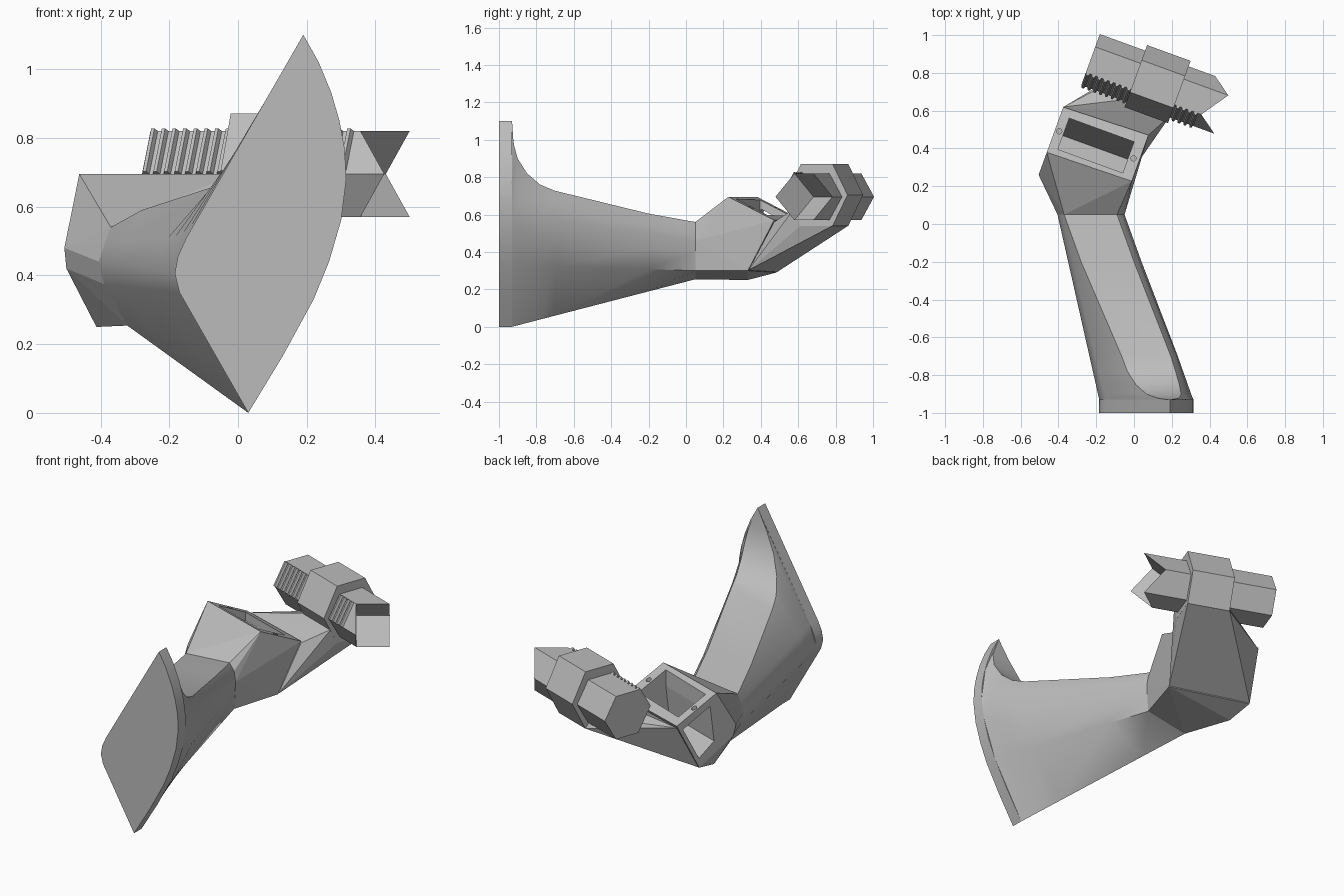
import bpy, bmesh, math
from mathutils import Vector, Matrix

cube = bpy.data.objects.get("Cube")
if cube:
    bpy.data.objects.remove(cube, do_unlink=True)

grey = bpy.data.materials.new("plain grey")
grey.use_nodes = True
grey.diffuse_color = (0.5, 0.5, 0.5, 1)
grey.node_tree.nodes["Principled BSDF"].inputs["Base Color"].default_value = (0.5, 0.5, 0.5, 1)

# The head and bar share a frame turned 20 degrees: t along the bar, n behind it
TURN = math.radians(-20)
AXIS = Vector((math.cos(TURN), math.sin(TURN), 0))
BACK = Vector((-math.sin(TURN), math.cos(TURN), 0))
START = Vector((-0.23, 0.87, 0))
BAR_Z = 0.695


def P(t, n, z):
    return START + AXIS * t + BACK * n + Vector((0, 0, z))


def finish(name, bm, smooth=None):
    bmesh.ops.recalc_face_normals(bm, faces=bm.faces)
    mesh = bpy.data.meshes.new(name)
    bm.to_mesh(mesh)
    bm.free()
    mesh.materials.append(grey)
    ob = bpy.data.objects.new(name, mesh)
    bpy.context.collection.objects.link(ob)
    bpy.ops.object.select_all(action='DESELECT')
    ob.select_set(True)
    bpy.context.view_layer.objects.active = ob
    if smooth:
        bpy.ops.object.shade_smooth_by_angle(angle=math.radians(smooth))
    return ob


def hull(name, points):
    bm = bmesh.new()
    for p in points:
        bm.verts.new(p)
    res = bmesh.ops.convex_hull(bm, input=bm.verts)
    junk = {v for v in res["geom_interior"] + res["geom_unused"]
            if isinstance(v, bmesh.types.BMVert)}
    bmesh.ops.delete(bm, geom=list(junk), context='VERTS')
    bmesh.ops.dissolve_limit(bm, angle_limit=0.02, verts=bm.verts, edges=bm.edges)
    return finish(name, bm)


def loft(name, sections, smooth=None, fan_end=None):
    """Skin matching rings; fan_end closes the last ring around a point."""
    bm = bmesh.new()
    rings = [[bm.verts.new(p) for p in s] for s in sections]
    k = len(rings[0])
    for a, b in zip(rings, rings[1:]):
        for i in range(k):
            j = (i + 1) % k
            bm.faces.new((a[i], a[j], b[j], b[i]))
    bm.faces.new(rings[0])
    if fan_end:
        c = bm.verts.new(fan_end)
        for i in range(k):
            bm.faces.new((rings[-1][i], rings[-1][(i + 1) % k], c))
    else:
        bm.faces.new(rings[-1])
    return finish(name, bm, smooth)


def cut(target, cutter):
    mod = target.modifiers.new("cut", 'BOOLEAN')
    mod.operation = 'DIFFERENCE'
    mod.solver = 'EXACT'
    mod.object = cutter
    bpy.context.view_layer.objects.active = target
    bpy.ops.object.modifier_apply(modifier=mod.name)
    bpy.data.objects.remove(cutter, do_unlink=True)


# Mounting plate
plate = [(0.03, 0), (0.13, 0.165), (0.22, 0.33), (0.265, 0.44), (0.3, 0.56), (0.315, 0.68),
         (0.31, 0.77), (0.295, 0.85), (0.272, 0.93), (0.235, 1.02), (0.19, 1.1), (-0.15, 0.51),
         (-0.175, 0.455), (-0.184, 0.405), (-0.17, 0.35)]
loft("mounting_plate", [[(x, y, z) for x, z in plate] for y in (-1, -0.93)], 30)

# Arm: straight rails below and on the left, hollow curve over the top
NEAR, FAR = -0.93, 0.05
bottom_rails = [((.03, 0), (-.322, .254)), ((.22, .33), (-.06, .3))]
left_rails = [((-.15, .51), (-.385, .5)), ((-.184, .405), (-.405, .44)), ((-.17, .35), (-.39, .375))]
tops = [  # y, then lower right, upper right, top right, top left
    (NEAR, (.3, .56), (.315, .68), (.29, .865), (.19, 1.1), (.18, 1.08)),
    (-.922, (.298, .56), (.311, .67), (.288, .83), (.24, .98), (.125, .985)),
    (-.90, (.29, .55), (.302, .65), (.285, .78), (.25, .9), (.065, .875)),
    (-.85, (.27, .53), (.285, .62), (.275, .73), (.24, .82), (.01, .78)),
    (-.78, (.25, .5), (.26, .6), (.253, .69), (.22, .76), (-.035, .705)),
    (-.70, (.215, .48), (.232, .58), (.227, .66), (.195, .727), (-.065, .66)),
    (-.20, (.03, .42), (.04, .5), (.03, .56), (0, .605), (-.28, .59)),
    (FAR, (-.055, .4), (-.05, .46), (-.06, .52), (-.09, .56), (-.37, .54)),
]


def along(rails, y):
    f = (y - NEAR) / (FAR - NEAR)
    return [Vector(a).lerp(Vector(b), f) for a, b in rails]


arm = [[(x, y, z) for x, z in along(bottom_rails, y) + top + along(left_rails, y)]
       for y, *top in tops]
loft("arm", arm, 35)

# Head block with a sloped top
T0, T1 = -0.05, 0.425
head = hull("head", arm[-1] + [
    P(T0, -.54, .695), P(T1, -.53, .695), P(T0, -.285, .57), P(T1, -.27, .57),
    P(T0, -.43, .29), P(T1, -.42, .3), P(0.014, -.57, .25),
    P(T0, -.667, .48), P(T0, -.65, .42)])

# Hollow reached from the top socket and the left window, and two screw holes
cut(head, hull("socket_cutter", [P(t, n, z) for t in (0, .365) for n in (-.505, -.33) for z in (.53, .9)]))
window = [(-.428, .345), (-.325, .54), (-.5, .63), (-.525, .42)]
cut(head, hull("window_cutter", [P(t, n, z) for t in (-.2, .365) for n, z in window]))
for t in (-0.026, 0.392):
    bm = bmesh.new()
    bmesh.ops.create_cone(bm, cap_ends=True, segments=16, radius1=.014, radius2=.014, depth=.1,
                          matrix=Matrix.Translation(P(t, -.413, .665)))
    cut(head, finish("screw_cutter", bm))

# Ramp from the head to under the collar, behind the hollow
hull("ramp", [P(T0, -.425, .293), P(T1, -.415, .303), P(T0, -.285, .56), P(T1, -.27, .56)]
     + [P(t, n, z) for t in (.255, .5) for n, z in ((-.09, .54), (.09, .54), (-.13, .63), (.05, .6))])


# Hexagonal rings start at the front point and go round over the top
def hexagon(ts, wide, flat, high, z=BAR_Z):
    shape = [(-wide, 0), (-flat, high), (flat, high), (wide, 0), (flat, -high), (-flat, -high)]
    return [P(t, n, z + h) for t, (n, h) in zip(ts, shape)]


# Bar with a hollow three-pointed crown at its right end
SIZE = (0.144, 0.072, 0.125)
loft("bar", [hexagon([0] * 6, *SIZE), hexagon([.75, .65] * 3, *SIZE)], fan_end=P(.55, 0, BAR_Z))
loft("collar", [hexagon([t] * 6, .175, .09, .166, .705) for t in (.255, .5)])

# Ridges along the upper front face of the bar
for i, t in enumerate([.012 + .033 * k for k in range(8)] + [.52, .553, .586, .619]):
    points = []
    for half, lift in ((.012, -.003), (.005, .015)):
        points += [P(t + s * half, n - .866 * lift, BAR_Z + z + .5 * lift)
                   for s in (-1, 1) for n, z in ((-.144, 0), (-.072, .125))]
    hull("ridge_%d" % (i + 1), points)
